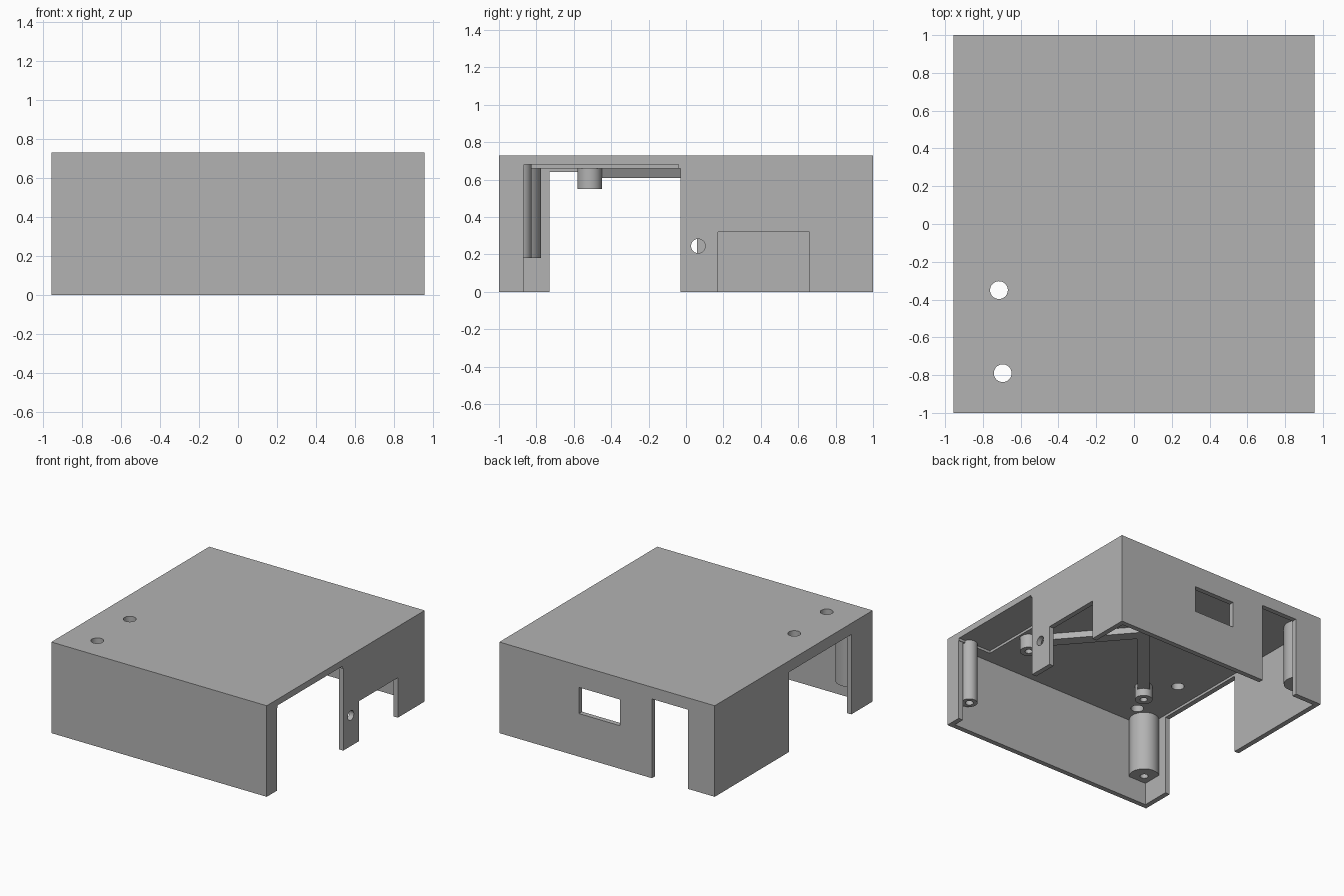
import bpy
import bmesh
import math
from mathutils import Matrix, Vector

old = bpy.data.objects.get("Cube")
if old:
    bpy.data.objects.remove(old, do_unlink=True)

grey = bpy.data.materials.new("plain grey")
grey.use_nodes = True
GREY = (0.45, 0.45, 0.45, 1)
grey.diffuse_color = GREY
grey.node_tree.nodes["Principled BSDF"].inputs["Base Color"].default_value = GREY

# Overall dimensions
HX, HY, TOP = 0.955, 1.0, 0.73
WALL, CEILING = 0.04, 0.66
INSET, POST_BASE = 0.115, 0.18


def finish(name, bm):
    mesh = bpy.data.meshes.new(name)
    bm.to_mesh(mesh)
    bm.free()
    mesh.materials.append(grey)
    obj = bpy.data.objects.new(name, mesh)
    bpy.context.collection.objects.link(obj)
    return obj


def box(name, x, y, z):
    """Box from (min, max) ranges."""
    bm = bmesh.new()
    lo, hi = Vector((x[0], y[0], z[0])), Vector((x[1], y[1], z[1]))
    matrix = Matrix.Translation((lo + hi) / 2) @ Matrix.Diagonal((*(hi - lo), 1))
    bmesh.ops.create_cube(bm, size=1, matrix=matrix)
    return finish(name, bm)


def rod(name, start, end, radius, sides=48):
    """Cylinder between two points."""
    start, end = Vector(start), Vector(end)
    axis = end - start
    turn = axis.to_track_quat('Z', 'Y').to_matrix().to_4x4()
    bm = bmesh.new()
    bmesh.ops.create_cone(bm, cap_ends=True, segments=sides, radius1=radius,
                          radius2=radius, depth=axis.length,
                          matrix=Matrix.Translation((start + end) / 2) @ turn)
    return finish(name, bm)


def beam(name, start, end, width, z):
    """Flat bar between two plan points."""
    a, b = Vector(start), Vector(end)
    d, mid = b - a, (a + b) / 2
    bar = box(name, (-d.length / 2, d.length / 2), (-width / 2, width / 2), z)
    bar.data.transform(Matrix.Translation((mid.x, mid.y, 0))
                       @ Matrix.Rotation(math.atan2(d.y, d.x), 4, 'Z'))
    return bar


def combine(obj, operation, others):
    """Apply booleans, then discard the helper objects."""
    for other in others:
        other.hide_render = True
        mod = obj.modifiers.new("boolean", 'BOOLEAN')
        mod.operation, mod.object, mod.solver = operation, other, 'EXACT'
    graph = bpy.context.evaluated_depsgraph_get()
    mesh = bpy.data.meshes.new_from_object(obj.evaluated_get(graph))
    obj.modifiers.clear()
    obj.data = mesh
    for other in others:
        bpy.data.objects.remove(other, do_unlink=True)


def smooth(obj):
    bpy.ops.object.select_all(action='DESELECT')
    obj.select_set(True)
    bpy.context.view_layer.objects.active = obj
    bpy.ops.object.shade_smooth_by_angle(angle=math.radians(30))


# Open-bottomed cover
shell = box("cover_shell", (-HX, HX), (-HY, HY), (0, TOP))
right_wall, left_wall, back_wall = (0.85, 1.1), (-1.1, -0.85), (0.9, 1.1)
below = -0.1
combine(shell, 'DIFFERENCE', [
    box("cavity", (WALL - HX, HX - WALL), (WALL - HY, HY - WALL), (below, CEILING)),
    box("side_opening", right_wall, (-0.87, -0.03), (below, CEILING)),
    box("ceiling_pocket", (0.66, 1.1), (-0.865, -0.04), (0.6, 0.68)),
    box("side_notch", right_wall, (0.17, 0.66), (below, 0.32)),
    rod("side_hole", (0.8, 0.065, 0.245), (1.1, 0.065, 0.245), 0.038),
    box("opposite_opening", left_wall, (-0.73, 0.06), (below, 0.64)),
    box("back_doorway", (-0.716, -0.398), back_wall, (below, 0.635)),
    box("back_window", (-0.114, 0.249), back_wall, (0.345, 0.555)),
    rod("top_hole_a", (-0.715, -0.35, 0.5), (-0.715, -0.35, 0.9), 0.047),
    rod("top_hole_b", (-0.695, -0.79, 0.5), (-0.695, -0.79, 0.9), 0.047),
])
smooth(shell)

# Corner screw posts, joined to the walls
for sx, side, radius in ((1, "slim", 0.06), (-1, "thick", 0.11)):
    for sy, end in ((-1, "front"), (1, "back")):
        cx, cy = sx * (HX - INSET), sy * (HY - INSET)
        post = rod(f"{side}_{end}_post", (cx, cy, POST_BASE), (cx, cy, 0.7), radius)
        edge_x, edge_y = sx * (HX - 0.02), sy * (HY - 0.02)
        combine(post, 'UNION', [box("corner_web", sorted((cx, edge_x)),
                                    sorted((cy, edge_y)), (POST_BASE, 0.7))])
        combine(post, 'DIFFERENCE', [rod("screw_hole", (cx, cy, 0.1), (cx, cy, 0.5), 0.03, 32)])
        smooth(post)

# V-shaped ceiling brace with two standoffs
apex, rib_z = (0.02, 0.13), (0.61, 0.69)
mounts = [(-0.525, -0.515), (0.58, -0.515)]
brace = rod("ceiling_brace", (*apex, rib_z[0]), (*apex, rib_z[1]), 0.045)
parts = [beam("rib", m, apex, 0.09, rib_z) for m in mounts]
parts += [rod("standoff", (*m, 0.55), (*m, 0.7), 0.065) for m in mounts]
combine(brace, 'UNION', parts)
combine(brace, 'DIFFERENCE', [rod("standoff_hole", (*m, 0.5), (*m, 0.65), 0.027, 32)
                              for m in mounts])
smooth(brace)
